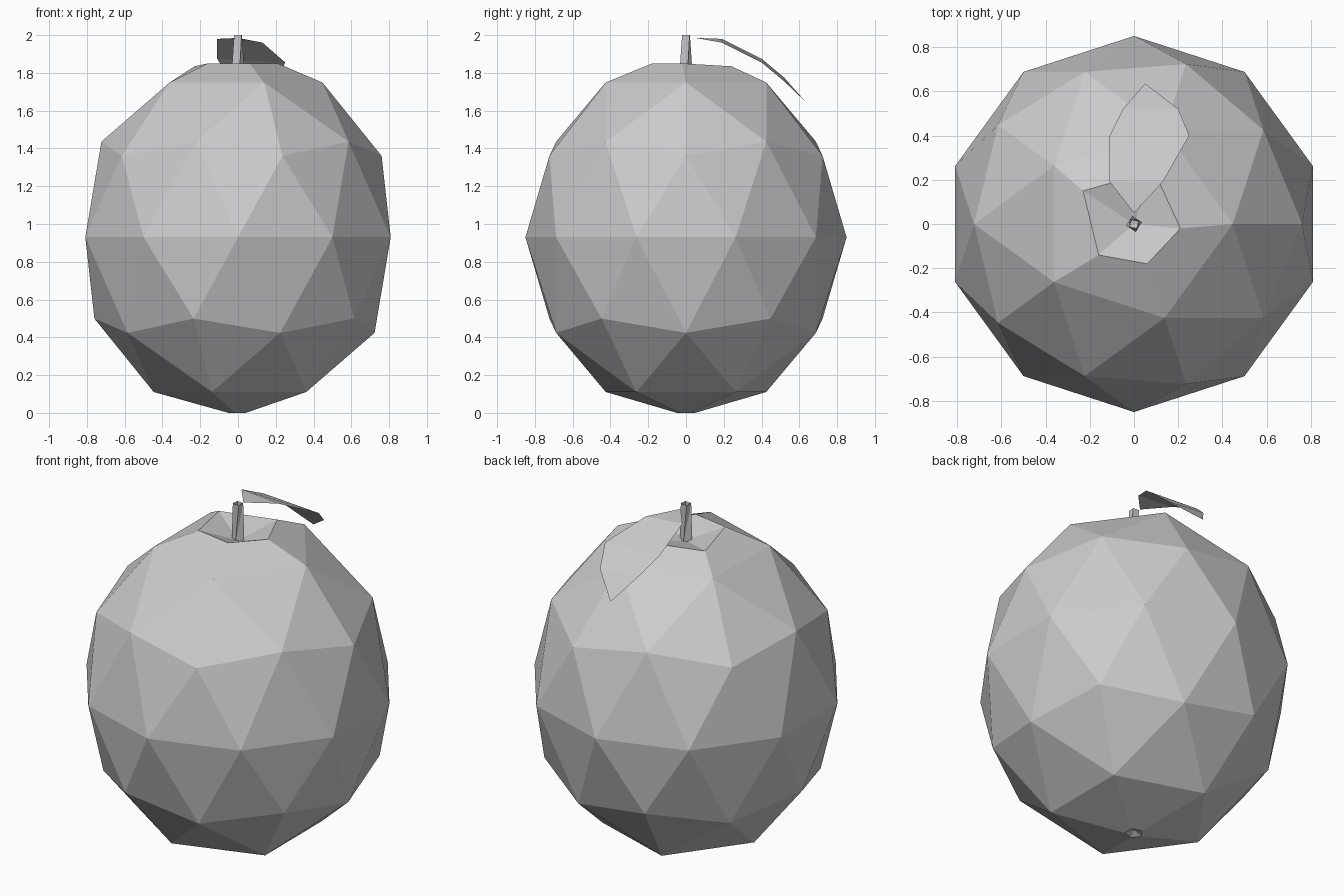
import bpy, bmesh, math

cube = bpy.data.objects.get("Cube")
if cube:
    bpy.data.objects.remove(cube)

GREY = (0.6, 0.6, 0.6, 1)
mat = bpy.data.materials.new("matte grey")
mat.use_nodes = True
mat.diffuse_color = GREY
mat.node_tree.nodes["Principled BSDF"].inputs["Base Color"].default_value = GREY


def add_object(name, bm):
    mesh = bpy.data.meshes.new(name)
    bm.to_mesh(mesh)
    bm.free()
    mesh.materials.append(mat)
    obj = bpy.data.objects.new(name, mesh)
    bpy.context.collection.objects.link(obj)


def angle(v):
    return math.atan2(v.co.y, v.co.x) % math.tau


def dimple(bm, pole, rim, floor_z):
    """Replace a pole vertex by a five sided rim around a sunken point."""
    ring = sorted((e.other_vert(pole) for e in pole.link_edges), key=angle)
    bm.verts.remove(pole)
    inner = sorted((bm.verts.new(p) for p in rim), key=angle)
    # pair each rim vertex with the outer vertex nearest to it
    near = min(range(5), key=lambda i: (inner[i].co - ring[1].co).length)
    inner = [inner[(near + i - 1) % 5] for i in range(5)]
    centre = bm.verts.new((0, 0, floor_z))
    for i in range(5):
        j = (i + 1) % 5
        bm.faces.new((ring[i], ring[j], inner[j], inner[i]))
        bm.faces.new((inner[i], inner[j], centre))


# Fruit body: stretched low-poly ball with a dimple at each end
bm = bmesh.new()
bmesh.ops.create_icosphere(bm, subdivisions=2, radius=0.85)
for v in bm.verts:
    v.co.z = v.co.z * 1.133 + 0.93
top = max(bm.verts, key=lambda v: v.co.z)
bottom = min(bm.verts, key=lambda v: v.co.z)
top_rim = [(0.21, -0.02, 1.85), (0.09, 0.24, 1.835), (-0.23, 0.15, 1.835),
           (-0.16, -0.14, 1.85), (0.06, -0.18, 1.85)]
bottom_rim = [(0.05 * math.cos(a), 0.05 * math.sin(a), 0)
              for a in (math.radians(36 + 72 * i) for i in range(5))]
dimple(bm, top, top_rim, 1.78)
dimple(bm, bottom, bottom_rim, 0.02)
bmesh.ops.recalc_face_normals(bm, faces=bm.faces)
add_object("fruit_body", bm)

# Stem: twisted four sided stalk, hollow at the top
bm = bmesh.new()
rings = []
for z, radius, turn in ((1.77, 0.037, 10), (2.0, 0.028, 42)):
    rings.append([bm.verts.new((radius * math.cos(a), radius * math.sin(a), z))
                  for a in (math.radians(turn + 90 * i) for i in range(4))])
low, high = rings
for i in range(4):
    j = (i + 1) % 4
    bm.faces.new((low[i], low[j], high[j]))
    bm.faces.new((low[i], high[j], high[i]))
add_object("stem", bm)

# Leaf: thin sheet drooping backwards, rows of (left x, right x, y, z),
# tilted a little so that the right edge hangs lower
TILT = 0.01
rows = [(-0.11, 0.13, 0.19, 1.97), (-0.11, 0.25, 0.40, 1.865),
        (-0.05, 0.20, 0.52, 1.765)]
bm = bmesh.new()
base = bm.verts.new((0, 0.05, 1.985))
tip = bm.verts.new((0.05, 0.635, 1.645))
pairs = [(bm.verts.new((l, y, z + TILT)), bm.verts.new((r, y, z - TILT)))
         for l, r, y, z in rows]
bm.faces.new((base, pairs[0][1], pairs[0][0]))
for (a, b), (c, d) in zip(pairs, pairs[1:]):
    bm.faces.new((a, b, d, c))
bm.faces.new((*pairs[-1], tip))
add_object("leaf", bm)
